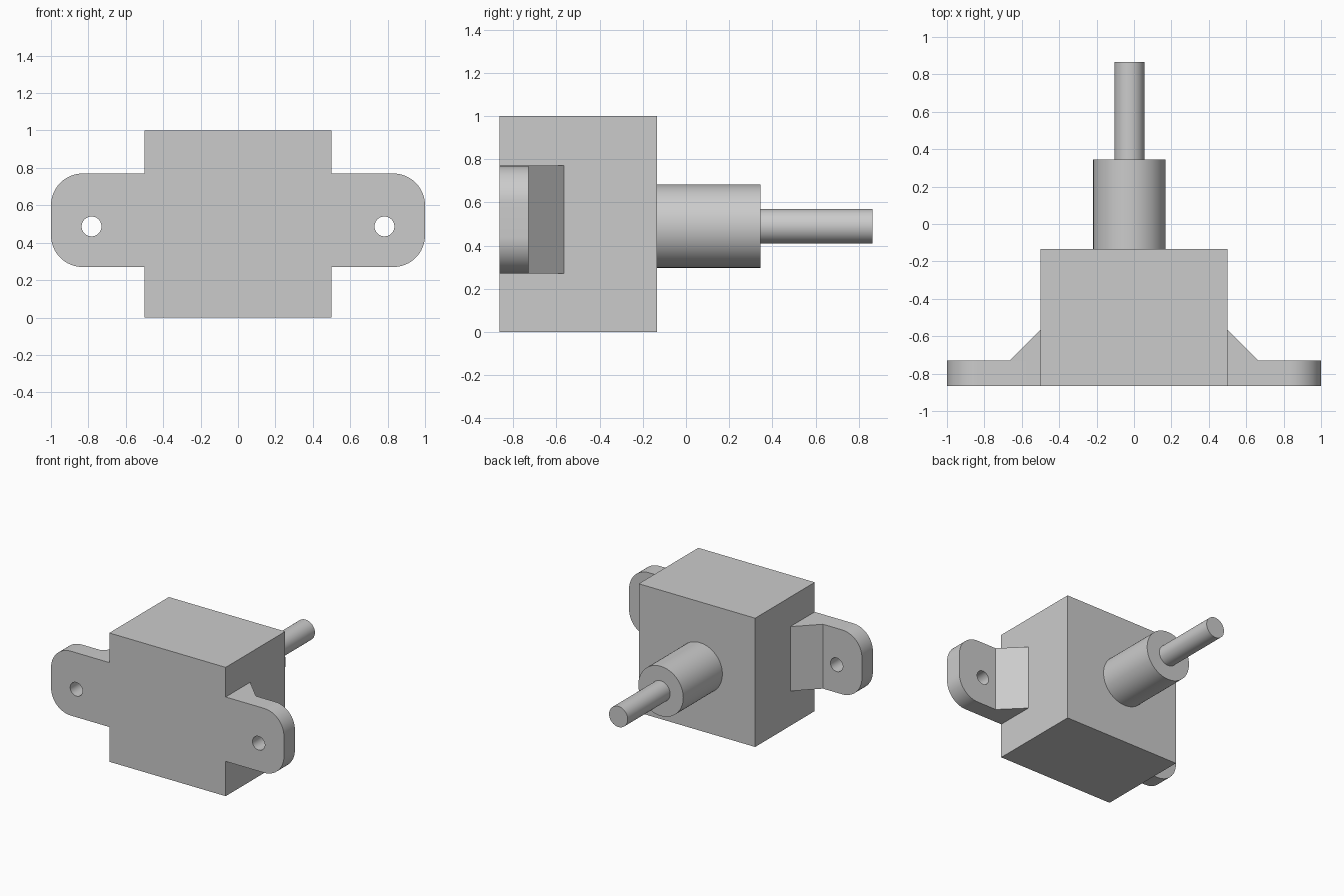
import bpy, bmesh, math
from mathutils import Matrix, Vector

if "Cube" in bpy.data.objects:
    bpy.data.objects.remove(bpy.data.objects["Cube"])

grey = bpy.data.materials.new("grey metal")
grey.diffuse_color = (0.6, 0.6, 0.6, 1)
grey.use_nodes = True
grey.node_tree.nodes["Principled BSDF"].inputs["Base Color"].default_value = grey.diffuse_color

FRONT, PLATE_BACK, BODY_BACK = -0.865, -0.73, -0.135
LOW, HIGH = 0.27, 0.77


def finish(name, bm):
    bmesh.ops.recalc_face_normals(bm, faces=bm.faces)
    mesh = bpy.data.meshes.new(name)
    bm.to_mesh(mesh)
    bm.free()
    mesh.materials.append(grey)
    obj = bpy.data.objects.new(name, mesh)
    bpy.context.collection.objects.link(obj)
    return obj


def smooth(obj):
    bpy.ops.object.select_all(action='DESELECT')
    obj.select_set(True)
    bpy.context.view_layer.objects.active = obj
    bpy.ops.object.shade_smooth_by_angle(angle=math.radians(30))


def prism(name, points, direction):
    bm = bmesh.new()
    face = bm.faces.new([bm.verts.new(p) for p in points])
    new = bmesh.ops.extrude_face_region(bm, geom=[face])["geom"]
    bmesh.ops.translate(bm, vec=Vector(direction),
                        verts=[v for v in new if isinstance(v, bmesh.types.BMVert)])
    return finish(name, bm)


def rod(name, x, z, radius, y0, y1):
    bm = bmesh.new()
    bmesh.ops.create_cone(bm, cap_ends=True, segments=64, radius1=radius,
                          radius2=radius, depth=y1 - y0)
    bmesh.ops.transform(bm, verts=bm.verts, matrix=Matrix.Translation(
        (x, (y0 + y1) / 2, z)) @ Matrix.Rotation(math.pi / 2, 4, 'X'))
    obj = finish(name, bm)
    smooth(obj)
    return obj


# Main housing
prism("housing", [(-.5, FRONT, 0), (.5, FRONT, 0), (.5, BODY_BACK, 0),
                  (-.5, BODY_BACK, 0)], (0, 0, 1))

# Stepped output shaft, slightly off centre
rod("collar", -0.025, 0.49, 0.193, BODY_BACK, 0.345)
rod("shaft", -0.025, 0.49, 0.08, 0.345, 0.865)

for side, s in (("left", -1), ("right", 1)):
    # Mounting ear with rounded outer corners
    r = 0.17
    outline = [(s * 0.5, FRONT, LOW)]
    for cz, start in ((LOW + r, -90), (HIGH - r, 0)):
        for i in range(17):
            a = math.radians(start + 90 * i / 16)
            outline.append((s * (1 - r + r * math.cos(a)), FRONT, cz + r * math.sin(a)))
    outline.append((s * 0.5, FRONT, HIGH))
    ear = prism(side + "_ear", outline, (0, PLATE_BACK - FRONT, 0))

    # Screw hole
    cutter = rod("hole_cutter", s * 0.783, 0.487, 0.053, FRONT - 0.1, PLATE_BACK + 0.1)
    cutter.hide_render = True
    cut = ear.modifiers.new("hole", 'BOOLEAN')
    cut.object = cutter
    cut.solver = 'EXACT'
    bpy.context.view_layer.objects.active = ear
    bpy.ops.object.modifier_apply(modifier=cut.name)
    bpy.data.objects.remove(cutter)
    smooth(ear)

    # Sloped gusset between ear and housing
    prism(side + "_gusset", [(s * 0.5, PLATE_BACK, LOW), (s * 0.665, PLATE_BACK, LOW),
                             (s * 0.5, -0.565, LOW)], (0, 0, HIGH - LOW))
